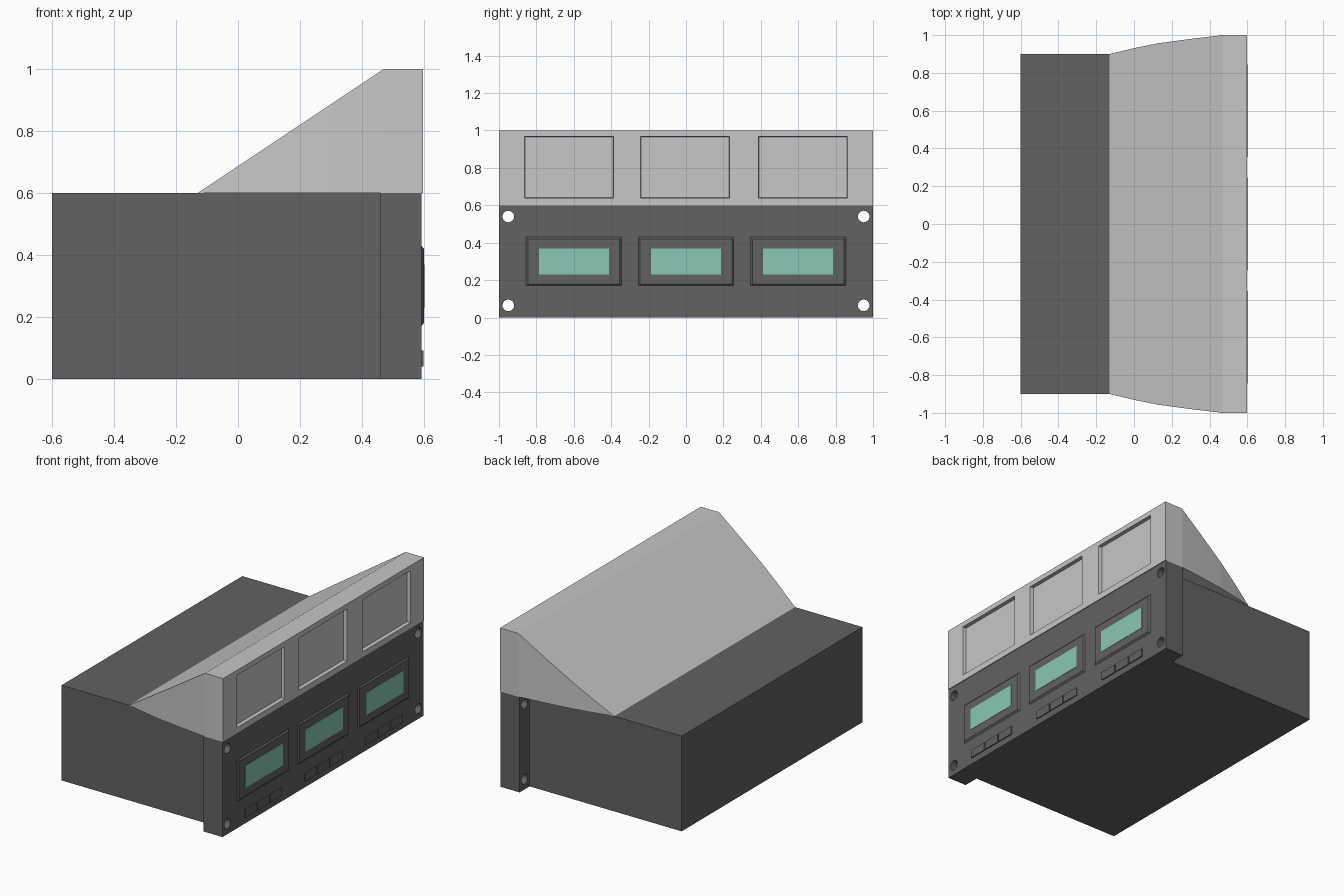
import bpy, bmesh, math

if "Cube" in bpy.data.objects:
    bpy.data.objects.remove(bpy.data.objects["Cube"])


def material(name, rgb):
    m = bpy.data.materials.new(name)
    m.diffuse_color = (*rgb, 1)
    m.use_nodes = True
    m.node_tree.nodes["Principled BSDF"].inputs["Base Color"].default_value = m.diffuse_color
    return m


DARK = material("dark grey", (0.122, 0.122, 0.122))
LIGHT = material("light grey", (0.57, 0.57, 0.57))
GREEN = material("display green", (0.254, 0.58, 0.47))


def finish(name, bm, mat):
    bmesh.ops.remove_doubles(bm, verts=bm.verts, dist=1e-5)
    bmesh.ops.recalc_face_normals(bm, faces=bm.faces)
    me = bpy.data.meshes.new(name)
    bm.to_mesh(me)
    bm.free()
    me.materials.append(mat)
    ob = bpy.data.objects.new(name, me)
    bpy.context.collection.objects.link(ob)
    return ob


def block(name, x, y, z, mat, taper=0.0):
    """Box from (min, max) ranges; the +x end is drawn in by taper."""
    bm = bmesh.new()
    rings = []
    for px, t in ((x[0], 0), (x[1], taper)):
        rings.append([bm.verts.new((px, py, pz)) for py, pz in (
            (y[0] + t, z[0] + t), (y[1] - t, z[0] + t),
            (y[1] - t, z[1] - t), (y[0] + t, z[1] - t))])
    a, b = rings
    bm.faces.new(a)
    bm.faces.new(b)
    for i in range(4):
        j = (i + 1) % 4
        bm.faces.new((a[i], a[j], b[j], b[i]))
    return finish(name, bm, mat)


def cut(target, cutter):
    mod = target.modifiers.new("cut", 'BOOLEAN')
    mod.operation = 'DIFFERENCE'
    mod.solver = 'EXACT'
    mod.object = cutter
    bpy.context.view_layer.objects.active = target
    bpy.ops.object.modifier_apply(modifier=mod.name)
    bpy.data.objects.remove(cutter)


# Rear housing and wider front plate
block("housing", (-0.6, 0.46), (-0.9, 0.9), (0, 0.6), DARK)
plate = block("front_plate", (0.46, 0.592), (-1, 1), (0, 0.6), DARK)

# Mounting holes through the plate's overhanging ends
for y in (-0.95, 0.95):
    for z in (0.065, 0.54):
        bpy.ops.mesh.primitive_cylinder_add(vertices=24, radius=0.031, depth=0.4,
                                            location=(0.52, y, z),
                                            rotation=(0, math.pi / 2, 0))
        cut(plate, bpy.context.object)

# Sloped hood, flaring in plan towards the front
bm = bmesh.new()
rings = []
for x, y in ((-0.13, 0.9), (0.0, 0.931), (0.13, 0.957), (0.3, 0.98), (0.47, 1.0), (0.597, 1.0)):
    top = min(1.0, 0.6 + (x + 0.13) * 0.4 / 0.6)
    rings.append([bm.verts.new(p) for p in (
        (x, -y, 0.6), (x, y, 0.6), (x, y, top), (x, -y, top))])
for a, b in zip(rings, rings[1:]):
    for i in range(4):
        j = (i + 1) % 4
        bm.faces.new((a[i], a[j], b[j], b[i]))
bm.faces.new(rings[-1])
hood = finish("hood", bm, LIGHT)

# Shallow label recesses in the hood front
for y in (-0.625, -0.005, 0.625):
    cut(hood, block("recess_cutter", (0.575, 0.62), (y - 0.235, y + 0.235),
                    (0.642, 0.965), LIGHT, -0.006))

# Three control units: bevelled bezel, display and a row of buttons
for n, y in enumerate((-0.6, 0.0, 0.6), 1):
    block(f"bezel_{n}", (0.58, 0.6), (y - 0.27, y + 0.27), (0.155, 0.445), DARK, 0.025)
    block(f"display_{n}", (0.598, 0.602), (y - 0.187, y + 0.187), (0.23, 0.37), GREEN)
    for k in (-1, 0, 1):
        c = y + k * 0.125
        block(f"button_{n}_{k + 2}", (0.585, 0.599), (c - 0.058, c + 0.058),
              (0.04, 0.092), DARK)
